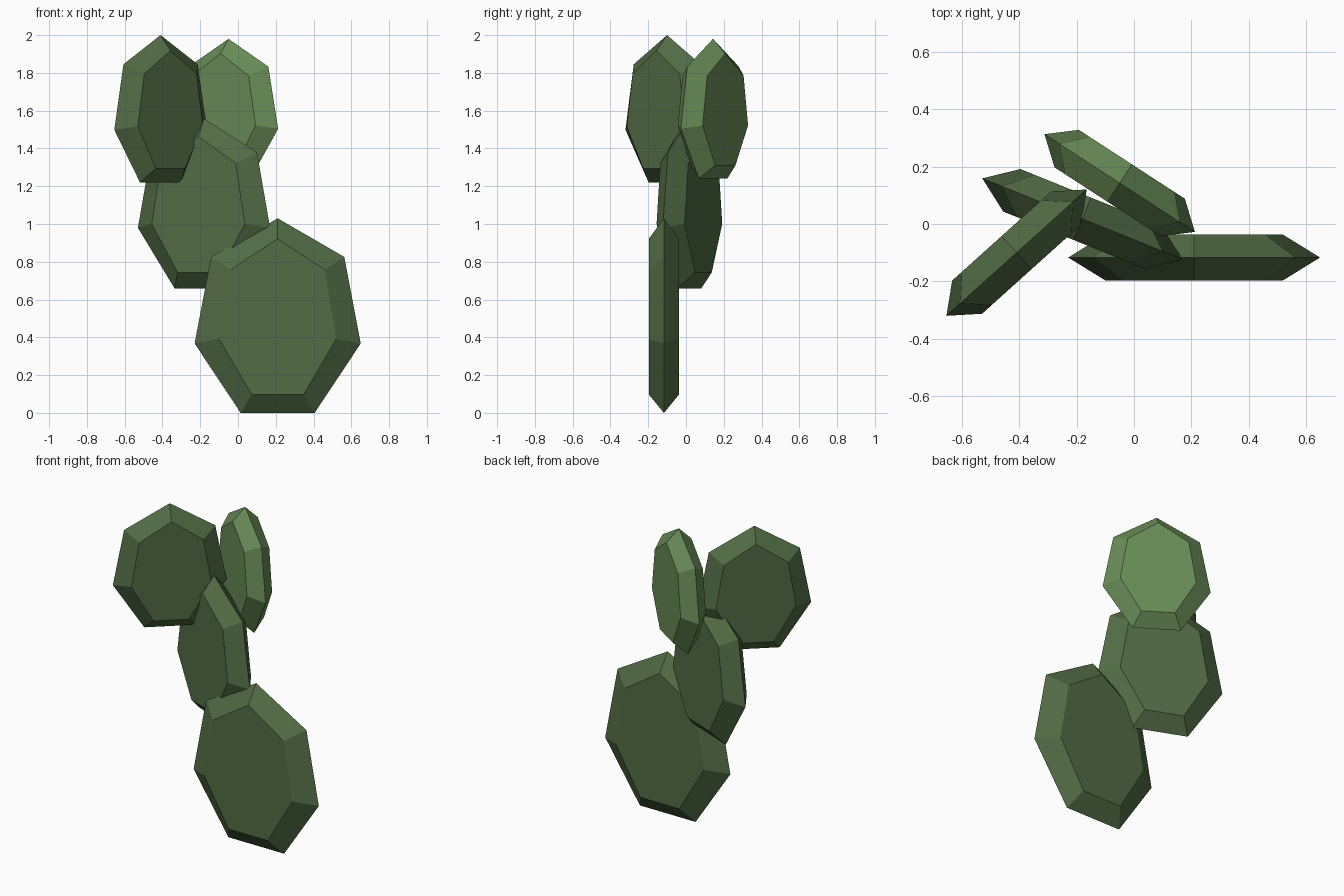
import bpy, bmesh
from math import sin, cos, tau, radians
from mathutils import Matrix

if "Cube" in bpy.data.objects:
    bpy.data.objects.remove(bpy.data.objects["Cube"])

SIDES = 7


def material(name, color):
    mat = bpy.data.materials.new(name)
    mat.diffuse_color = color
    mat.use_nodes = True
    mat.node_tree.nodes["Principled BSDF"].inputs["Base Color"].default_value = mat.diffuse_color
    return mat


def pad(name, center, rx, rz, depth, yaw, mat):
    """Flat seven-sided cactus pad: wide middle ring, smaller flat faces."""
    bm = bmesh.new()
    rings = []
    for y, sx, sz in ((-depth / 2, 0.705, 0.80), (0, 1, 1), (depth / 2, 0.705, 0.80)):
        rings.append([bm.verts.new((rx * sx * sin(tau * i / SIDES), y,
                                    rz * sz * cos(tau * i / SIDES)))
                      for i in range(SIDES)])
    for a, b in zip(rings, rings[1:]):
        for i in range(SIDES):
            j = (i + 1) % SIDES
            bm.faces.new((a[i], a[j], b[j], b[i]))
    bm.faces.new(rings[0])
    bm.faces.new(rings[-1])
    bmesh.ops.recalc_face_normals(bm, faces=bm.faces)
    bm.transform(Matrix.Translation(center) @ Matrix.Rotation(radians(yaw), 4, 'Z'))
    mesh = bpy.data.meshes.new(name)
    bm.to_mesh(mesh)
    bm.free()
    mesh.materials.append(mat)
    bpy.context.collection.objects.link(bpy.data.objects.new(name, mesh))


green = material("cactus_green", (0.085, 0.15, 0.06, 1))
light_green = material("young_green", (0.14, 0.26, 0.095, 1))

# Pads stacked from the ground up
pad("base_pad", (0.21, -0.117, 0.488), 0.451, 0.542, 0.16, 0, green)
pad("middle_pad", (-0.18, 0.018, 1.085), 0.387, 0.473, 0.16, -22, green)
pad("upper_left_pad", (-0.41, -0.10, 1.590), 0.338, 0.410, 0.156, 42, green)
pad("upper_right_pad", (-0.05, 0.143, 1.591), 0.321, 0.389, 0.156, -33, light_green)
